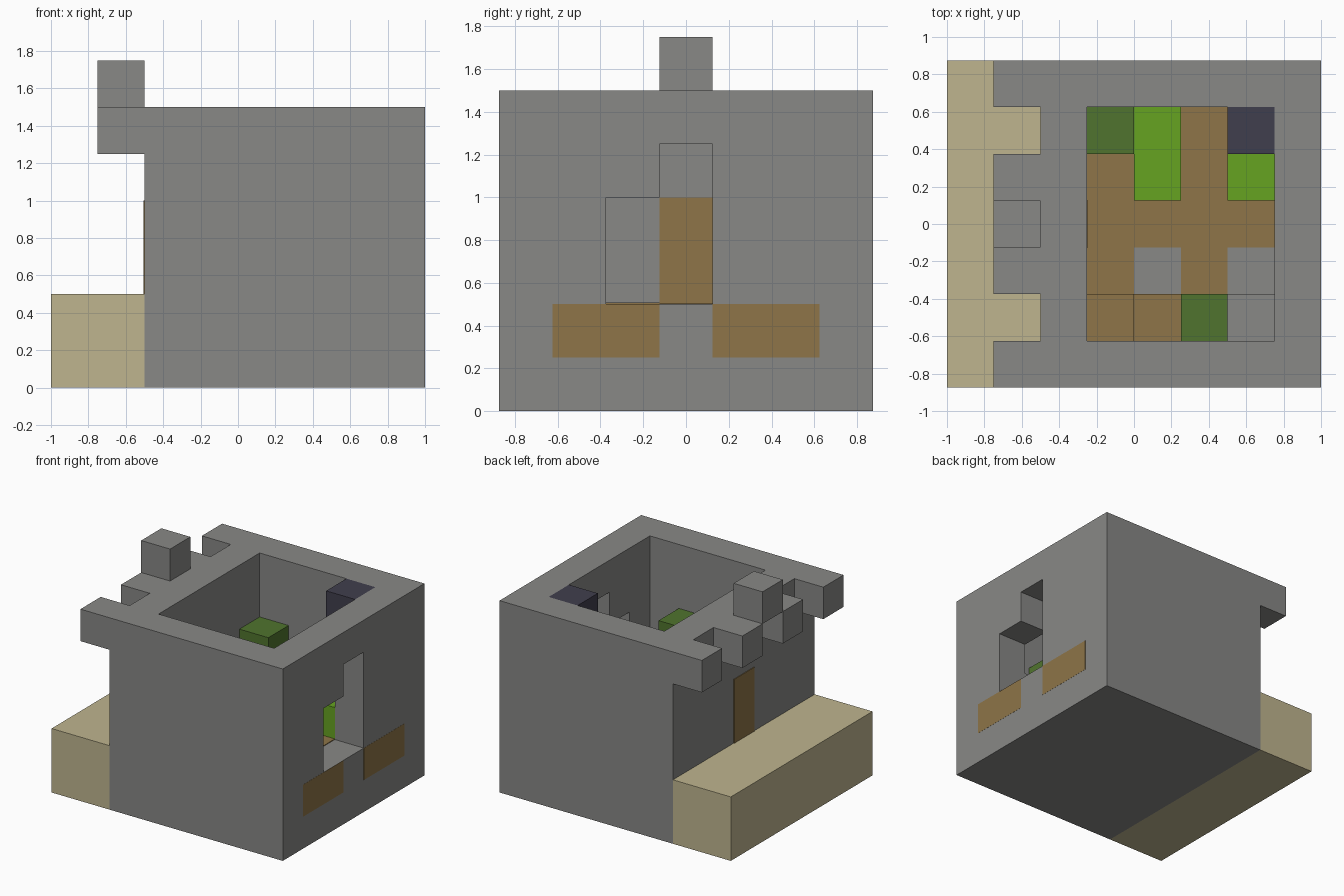
import bpy
import bmesh

default_cube = bpy.data.objects.get("Cube")
if default_cube:
    bpy.data.objects.remove(default_cube, do_unlink=True)

U = 0.25      # block size
SKIN = 0.005  # thickness of painted plates


def linear(c):
    c /= 255
    return c / 12.92 if c <= 0.04045 else ((c + 0.055) / 1.055) ** 2.4


def material(name, *rgb):
    mat = bpy.data.materials.new(name)
    mat.use_nodes = True
    colour = [linear(c) for c in rgb] + [1]
    mat.diffuse_color = colour
    for node in mat.node_tree.nodes:
        if node.type == 'BSDF_PRINCIPLED':
            node.inputs["Base Color"].default_value = colour
            node.inputs["Roughness"].default_value = 0.9
    return mat


stone = material("grey stone", 136, 136, 134)
sand = material("pale sand", 191, 181, 143)
wood = material("brown wood", 142, 117, 72)
leaf = material("dark green", 80, 116, 46)
grass = material("bright green", 102, 163, 33)
slate = material("dark slate", 64, 62, 77)


def box(name, xs, ys, zs, mat):
    """Axis-aligned box from a (low, high) pair on each axis."""
    bm = bmesh.new()
    bmesh.ops.create_cube(bm, size=1)
    for v in bm.verts:
        for i, (low, high) in enumerate((xs, ys, zs)):
            v.co[i] = high if v.co[i] > 0 else low
    mesh = bpy.data.meshes.new(name)
    bm.to_mesh(mesh)
    bm.free()
    mesh.materials.append(mat)
    obj = bpy.data.objects.new(name, mesh)
    bpy.context.collection.objects.link(obj)
    return obj


def carve(target, xs, ys, zs):
    """Cut a box-shaped space out of the target."""
    cutter = box("cutter", xs, ys, zs, stone)
    cutter.hide_render = True
    mod = target.modifiers.new("cut", 'BOOLEAN')
    mod.operation = 'DIFFERENCE'
    mod.solver = 'EXACT'
    mod.object = cutter
    bpy.context.view_layer.objects.active = target
    bpy.ops.object.modifier_apply(modifier=mod.name)
    bpy.data.objects.remove(cutter, do_unlink=True)


def span(centre, width=U):
    return (centre - width / 2, centre + width / 2)


# Keep: hollow block with an overhanging parapet on one side
keep = box("keep_walls", (-0.75, 1), (-0.875, 0.875), (0, 1.5), stone)
carve(keep, (-1, -0.5), (-1, 1), (-0.2, 1.25))
for y in (-0.5, 0, 0.5):
    carve(keep, (-1, -0.5), span(y), (1.1, 1.7))
carve(keep, (-0.25, 0.75), (-0.625, 0.625), (0.5, 1.7))

# Stepped opening in the wall opposite the door
carve(keep, (0.6, 1.2), span(0), (0.5, 1.25))
carve(keep, (0.6, 1.2), (-0.375, 0), (0.5, 1.0))

# Merlon above the door and sand bank below it
box("merlon", (-0.75, -0.5), span(0), (1.5, 1.75), stone)
box("sand_bank", (-1, -0.5), (-0.875, 0.875), (0, 0.5), sand)

# Door, painted on both faces of the wall
box("door_outside", (-0.5 - SKIN, -0.5), span(0), (0.5, 1), wood)
box("door_inside", (-0.25, -0.25 + SKIN), span(0), (0.5, 1), wood)

# Timber bands on the outer wall
for side, y in (("right", -0.375), ("left", 0.375)):
    box("timber_band_" + side, (1 - SKIN, 1.001), span(y, 0.5), (0.25, 0.5), wood)

# Floor boards and stone tiles
box("floor_boards", (-0.25, 0.75), (-0.625, 0.625), (0.498, 0.5 + SKIN), wood)
for x in (0.125, 0.625):
    box("floor_tile", span(x), span(-0.25), (0.5, 0.5 + 1.6 * SKIN), stone)

# Furnishings: name, x, y, depth, bottom, top, colour
for name, x, y, depth, low, high, mat in (
    ("tall_shrub_back", -0.125, 0.5, U, 0.5, 1.0, leaf),
    ("tall_shrub_front", 0.375, -0.5, U, 0.5, 1.0, leaf),
    ("green_bed_middle", 0.125, 0.375, 2 * U, 0.5, 0.75, grass),
    ("green_bed_side", 0.625, 0.375, 2 * U, 0.5, 0.75, grass),
    ("slate_block", 0.625, 0.5, U, 1.25, 1.5, slate),
    ("tall_crate", -0.125, -0.5, U, 0.5, 1.0, wood),
    ("low_crate", 0.125, -0.5, U, 0.5, 0.75, wood),
    ("stone_seat", 0.625, -0.5, U, 0.5, 0.75, stone),
):
    box(name, span(x), span(y, depth), (low, high), mat)
